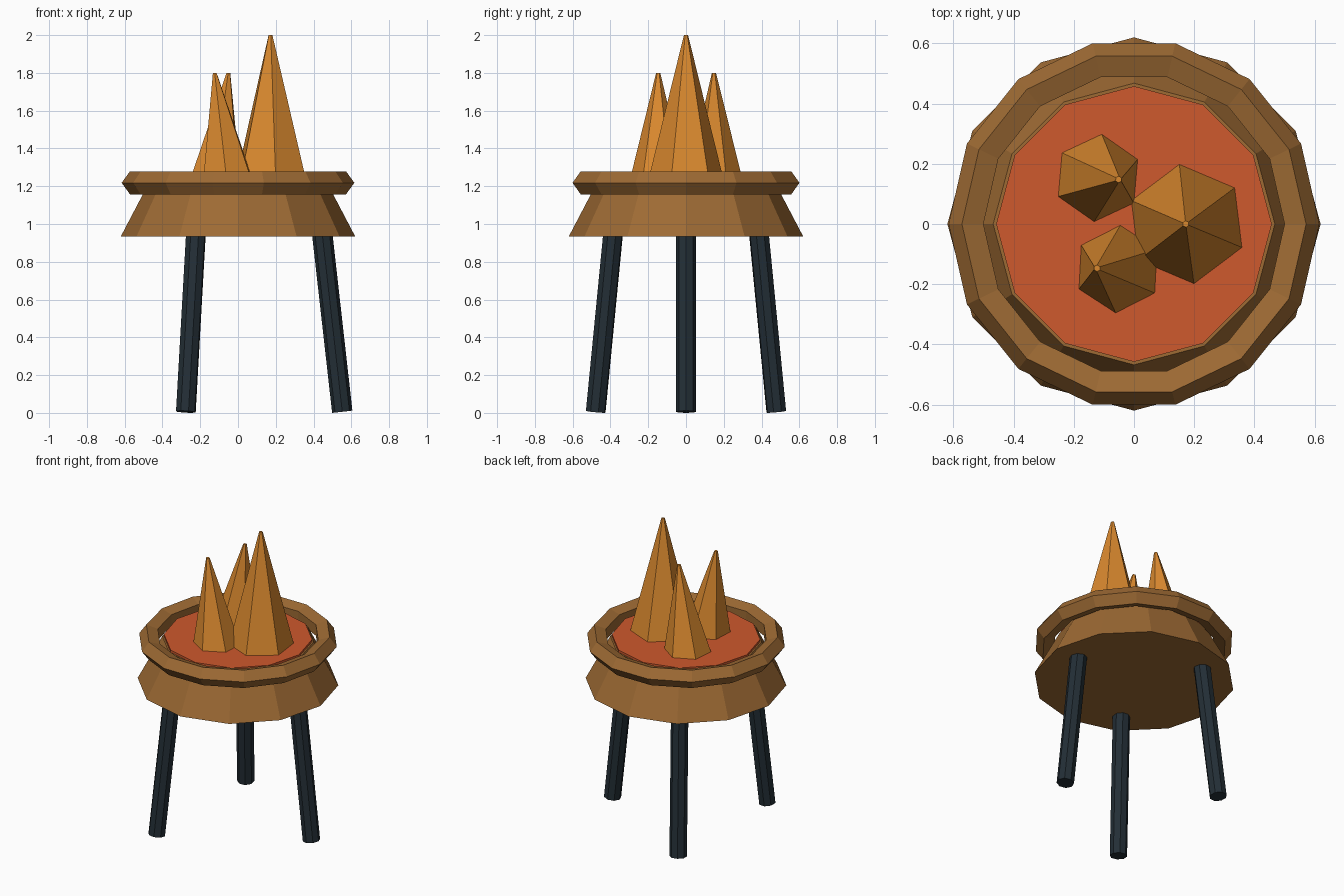
import bpy, math
from mathutils import Vector

cube = bpy.data.objects.get("Cube")
if cube:
    bpy.data.objects.remove(cube, do_unlink=True)


def material(name, r, g, b):
    mat = bpy.data.materials.new(name)
    mat.use_nodes = True
    mat.diffuse_color = (r, g, b, 1)
    mat.node_tree.nodes["Principled BSDF"].inputs["Base Color"].default_value = (r, g, b, 1)
    return mat


wood = material("brown_wood", 0.34, 0.145, 0.034)
ember = material("ember_red", 0.62, 0.10, 0.026)
flame = material("flame_orange", 0.70, 0.25, 0.028)
iron = material("dark_iron", 0.017, 0.028, 0.037)


def loft(name, mat, sides, rings, turn=0, closed=False):
    """Join regular polygons, each given as (centre, radius), into one solid.
    With closed=True the last ring joins the first, as in a hoop."""
    verts = []
    for centre, radius in rings:
        for i in range(sides):
            a = math.radians(turn) + math.tau * i / sides
            verts.append(Vector(centre) + Vector((math.cos(a), math.sin(a), 0)) * radius)
    count = len(rings)
    faces = []
    for k in range(count if closed else count - 1):
        lo, hi = k * sides, (k + 1) % count * sides
        for i in range(sides):
            j = (i + 1) % sides
            faces.append((lo + i, lo + j, hi + j, hi + i))
    if not closed:
        faces.append(tuple(reversed(range(sides))))
        faces.append(tuple(range((count - 1) * sides, count * sides)))
    mesh = bpy.data.meshes.new(name)
    mesh.from_pydata(verts, [], faces)
    mesh.materials.append(mat)
    obj = bpy.data.objects.new(name, mesh)
    bpy.context.collection.objects.link(obj)
    return obj


# Tapered bowl and the glowing bed on it
loft("bowl", wood, 12, [((0, 0, 0.935), 0.62), ((0, 0, 1.225), 0.468)])
loft("ember_bed", ember, 12, [((0, 0, 1.2), 0.458), ((0, 0, 1.24), 0.458)])

# Hoop round the bowl, with a five-sided section
section = [math.tau * k / 5 for k in range(5)]
loft("rim_hoop", wood, 14,
     [((0, 0, 1.218 + 0.064 * math.sin(a)), 0.552 + 0.064 * math.cos(a)) for a in section],
     closed=True)

# Flames: base centre, base radius, tip and turn
for name, base, radius, tip, turn in (
    ("tall_flame", (0.175, 0), 0.2, (0.172, 0, 2.0), 37),
    ("back_flame", (-0.12, 0.153), 0.146, (-0.051, 0.148, 1.8), 25),
    ("front_flame", (-0.053, -0.15), 0.146, (-0.123, -0.147, 1.8), 27),
):
    loft(name, flame, 6, [((*base, 1.238), radius), (tip, 0.011)], turn)

# Three splayed legs
for name, angle in (("left_leg", 0), ("back_leg", 120), ("front_leg", 240)):
    out = Vector((math.cos(math.radians(angle)), math.sin(math.radians(angle)), 0))
    foot = out * 0.552 + Vector((0, 0, 0.006))
    top = out * 0.44 + Vector((0, 0, 1.0))
    axis = top - foot
    bpy.ops.mesh.primitive_cylinder_add(vertices=8, radius=0.054, depth=axis.length,
                                        location=(foot + top) / 2)
    leg = bpy.context.object
    leg.name = name
    leg.rotation_euler = (0, -math.atan2(0.112, 0.994), math.radians(angle))
    leg.data.materials.append(iron)
